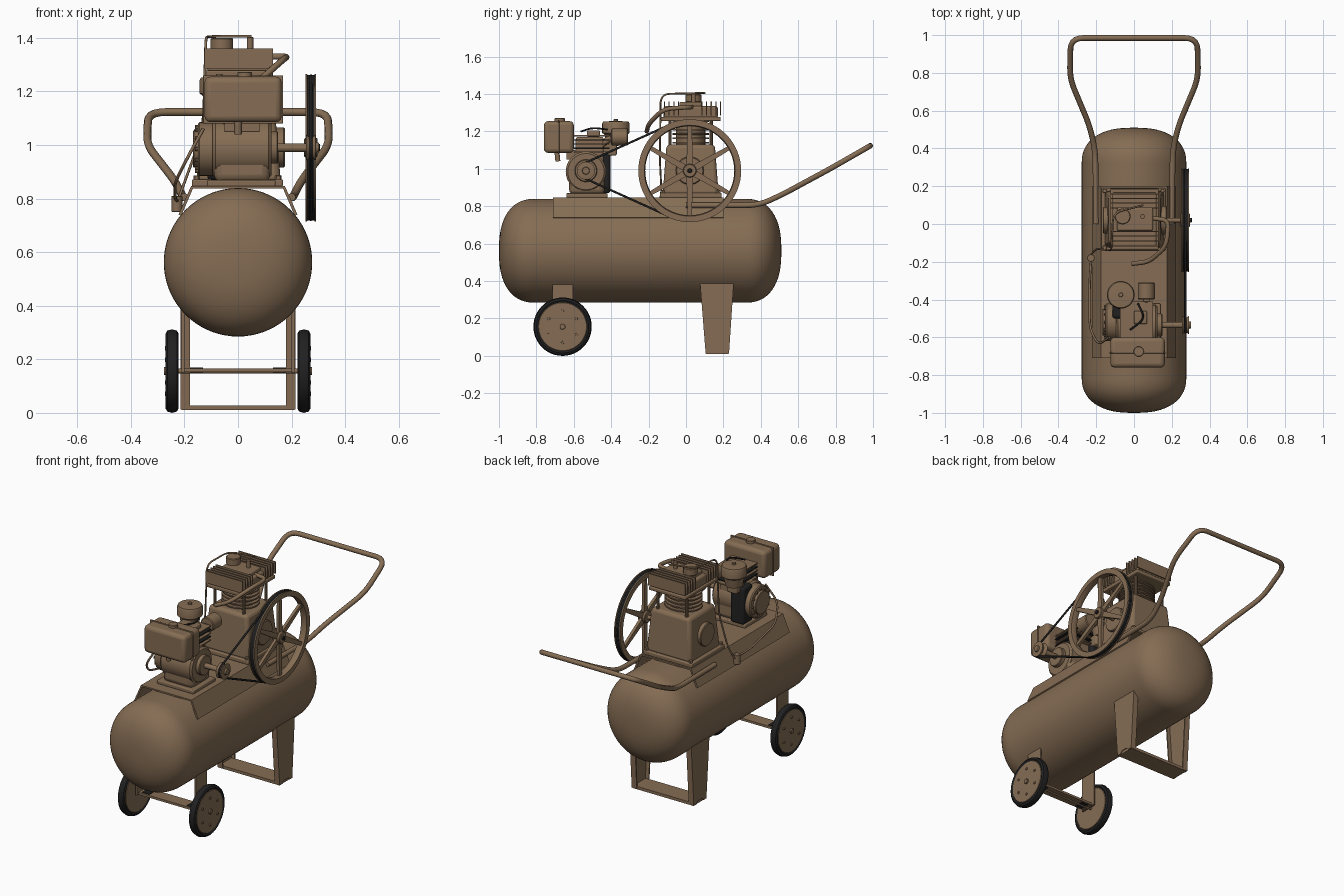
import bpy, bmesh
from math import sin, cos, pi, acos, sqrt
from mathutils import Vector, Matrix

old = bpy.data.objects.get("Cube")
if old:
    bpy.data.objects.remove(old)


def material(name, rgb):
    m = bpy.data.materials.new(name)
    m.use_nodes = True
    m.diffuse_color = (*rgb, 1)
    m.node_tree.nodes["Principled BSDF"].inputs["Base Color"].default_value = (*rgb, 1)
    return m


TAN = material("tan paint", (0.235, 0.152, 0.088))
BLACK = material("black rubber", (0.015, 0.015, 0.016))


def finish(ob, mat, bevel=0):
    ob.data.materials.append(mat)
    bpy.ops.object.select_all(action='DESELECT')
    ob.select_set(True)
    bpy.context.view_layer.objects.active = ob
    if bevel:
        mod = ob.modifiers.new("bevel", 'BEVEL')
        mod.width, mod.segments = bevel, 3
    if ob.type == 'MESH':
        bpy.ops.object.shade_smooth_by_angle(angle=0.6)
    return ob


def from_bmesh(name, bm, mat, bevel=0):
    bmesh.ops.recalc_face_normals(bm, faces=bm.faces)
    me = bpy.data.meshes.new(name)
    bm.to_mesh(me)
    bm.free()
    ob = bpy.data.objects.new(name, me)
    bpy.context.collection.objects.link(ob)
    return finish(ob, mat, bevel)


def box(name, x, y, z, mat=TAN, bevel=0, taper=1):
    """Box from (min, max) ranges; taper scales the top."""
    bm = bmesh.new()
    bmesh.ops.create_cube(bm, size=1)
    for v in bm.verts:
        k = taper if v.co.z > 0 else 1
        v.co = [(r[0] + r[1]) / 2 + c * s * (r[1] - r[0])
                for r, c, s in zip((x, y, z), v.co, (k, k, 1))]
    return from_bmesh(name, bm, mat, bevel)


def prism(name, pts, axis, a, b, mat=TAN, bevel=0):
    """Extrude a 2D outline along x (points are y,z) or y (points are x,z)."""
    bm = bmesh.new()
    place = (lambda p, t: (t, p[0], p[1])) if axis == 'x' else (lambda p, t: (p[0], t, p[1]))
    face = bm.faces.new([bm.verts.new(place(p, a)) for p in pts])
    ext = bmesh.ops.extrude_face_region(bm, geom=[face])
    step = Vector(place((0, 0), b - a))
    bmesh.ops.translate(bm, vec=step, verts=[g for g in ext['geom'] if isinstance(g, bmesh.types.BMVert)])
    return from_bmesh(name, bm, mat, bevel)


def lathe(name, profile, center, axis, mat=TAN, steps=48, scale=(1, 1, 1), closed=False):
    """Spin (radius, offset) points about an axis through center."""
    bm = bmesh.new()
    pts = profile + profile[:1] if closed else profile
    vs = [bm.verts.new((r, 0, h)) for r, h in pts]
    es = [bm.edges.new(p) for p in zip(vs, vs[1:])]
    bmesh.ops.spin(bm, geom=vs + es, cent=(0, 0, 0), axis=(0, 0, 1), angle=2 * pi, steps=steps)
    bmesh.ops.remove_doubles(bm, verts=bm.verts, dist=1e-5)
    turn = Vector((0, 0, 1)).rotation_difference(Vector(axis)).to_matrix().to_4x4()
    bm.transform(Matrix.Translation(center) @ turn @ Matrix.Diagonal((*scale, 1)))
    return from_bmesh(name, bm, mat)


def cyl(name, center, axis, r, length, mat=TAN, steps=32, scale=(1, 1, 1)):
    h, c = length / 2, min(r, length) * 0.1
    return lathe(name, [(0, -h), (r - c, -h), (r, c - h), (r, h - c), (r - c, h), (0, h)],
                 center, axis, mat, steps, scale)


def tube(name, pts, r, mat=TAN, corner=0.05, closed=False):
    """Round tube through points with rounded corners."""
    path = []
    pts = [Vector(p) for p in pts]
    for i, p in enumerate(pts):
        if closed or i in (0, len(pts) - 1):
            path.append(p)
            continue
        a, b = pts[i - 1] - p, pts[i + 1] - p
        a, b = (p + d.normalized() * min(corner, d.length * 0.45) for d in (a, b))
        path += [a.lerp(p, t).lerp(p.lerp(b, t), t) for t in (0, 0.2, 0.4, 0.6, 0.8, 1)]
    cu = bpy.data.curves.new(name, 'CURVE')
    cu.dimensions, cu.bevel_depth, cu.bevel_resolution, cu.use_fill_caps = '3D', r, 3, True
    sp = cu.splines.new('POLY')
    sp.points.add(len(path) - 1)
    for q, p in zip(sp.points, path):
        q.co = (*p, 1)
    sp.use_cyclic_u, sp.use_smooth = closed, True
    ob = bpy.data.objects.new(name, cu)
    bpy.context.collection.objects.link(ob)
    return finish(ob, mat)


X, Y, Z = (1, 0, 0), (0, 1, 0), (0, 0, 1)

# Air tank with domed ends
R = 0.277
dome = [(R * cos(t) ** 0.8, 0.57 + 0.185 * sin(t) ** 0.9) for t in [i * pi / 28 for i in range(14)]] + [(0, 0.755)]
lathe("air_tank", [(r, -h) for r, h in reversed(dome)] + dome, (0, -0.245, 0.562), Y, steps=72)

# Mounting saddle
half = [(0.222, 0.74), (0.175, 0.847), (0.168, 0.838), (0.212, 0.735)]
prism("saddle", half[:2] + [(-x, z) for x, z in half[1::-1]] + [(-x, z) for x, z in half[:1:-1]] + half[2:], 'y', -0.71, 0.2)

# Wheels, axle and legs on both sides
leg = [(0.075, 0.39), (0.255, 0.39), (0.23, 0.012), (0.205, 0.012), (0.19, 0.028),
       (0.145, 0.028), (0.13, 0.012), (0.105, 0.012)]
wy, wz = -0.66, 0.156
for s, side in ((1, "left"), (-1, "right")):
    c = (s * 0.246, wy, wz)
    lathe(side + "_tyre", [(0.125, -0.016), (0.14, -0.024), (0.151, -0.018), (0.156, 0),
                           (0.151, 0.018), (0.14, 0.024), (0.125, 0.016)], c, X, BLACK, closed=True)
    cyl(side + "_wheel_disc", c, X, 0.132, 0.042, steps=48)
    cyl(side + "_hub_cap", (s * 0.27, wy, wz), X, 0.015, 0.014)
    for i in range(6):
        a = i * pi / 3 + pi / 6
        cyl(side + "_wheel_bolt", (s * 0.268, wy + 0.085 * cos(a), wz + 0.085 * sin(a)), X, 0.008, 0.01, steps=8)
    box(side + "_axle_bracket", sorted((s * 0.2, s * 0.21)), (-0.715, -0.605), (0.15, 0.39))
    box(side + "_axle_clamp", sorted((s * 0.13, s * 0.18)), (-0.69, -0.63), (0.15, 0.17), BLACK)
    prism(side + "_leg", leg, 'x', s * 0.203, s * 0.215)
    for top, low in ((0.075, 0.105), (0.247, 0.222)):
        prism(side + "_leg_flange", [(top, 0.39), (top + 0.008, 0.39), (low + 0.008, 0.012), (low, 0.012)],
              'x', s * 0.18, s * 0.21)
box("axle_plate", (-0.205, 0.205), (-0.7, -0.62), (0.152, 0.166))
cyl("axle", (0, wy, wz), X, 0.009, 0.54)
box("leg_foot_bar", (-0.21, 0.21), (0.108, 0.228), (0.01, 0.028))

# Tubular push handle
arm = [(0.2, 0.0, 0.805), (0.205, 0.39, 0.805), (0.235, 0.52, 0.865), (0.34, 0.77, 1.0), (0.335, 0.985, 1.123)]
tube("push_handle", arm + [(-x, y, z) for x, y, z in reversed(arm)], 0.015, corner=0.07)

# Flywheel with six spokes
fx, fy, fz = 0.272, 0.02, 0.99
lathe("flywheel_rim", [(0.243, -0.02), (0.275, -0.02), (0.275, -0.014), (0.262, -0.009), (0.262, 0.009),
                       (0.275, 0.014), (0.275, 0.02), (0.243, 0.02), (0.238, 0)], (fx, fy, fz), X, steps=64, closed=True)
lathe("flywheel_groove", [(0.264, -0.013), (0.272, -0.013), (0.272, 0.013), (0.264, 0.013)],
      (fx, fy, fz), X, BLACK, 64, closed=True)
cyl("flywheel_hub", (fx, fy, fz), X, 0.036, 0.05)
for i in range(6):
    a = i * pi / 3 + pi / 6
    u, v = Vector((cos(a), sin(a))), Vector((-sin(a), cos(a)))
    o = Vector((fy, fz))
    prism("flywheel_spoke", [o + u * r + v * w for r, w in
                             ((0.02, 0.018), (0.245, 0.011), (0.245, -0.011), (0.02, -0.018))], 'x', fx - 0.009, fx + 0.009)
cyl("flywheel_shaft", (0.2, fy, fz), X, 0.012, 0.2)
cyl("shaft_nut", (0.3, fy, fz), X, 0.013, 0.012, BLACK, 6)

# Engine pulley and drive belt
py, big, small = -0.535, 0.268, 0.04
lathe("engine_pulley", [(0, -0.018), (0.048, -0.018), (0.036, 0), (0.048, 0.018), (0.02, 0.02), (0.018, 0.03), (0, 0.03)],
      (fx, py, fz), X)
cyl("engine_shaft", (0.18, py, fz), X, 0.016, 0.2)
wrap = acos((big - small) / (fy - py))
arc = [(fy, big, wrap + (2 * pi - 2 * wrap) * i / 40) for i in range(41)]
arc += [(py, small, -wrap + 2 * wrap * i / 12) for i in range(13)]
tube("drive_belt", [(fx, c - r * cos(a), fz + r * sin(a)) for c, r, a in arc], 0.006, BLACK, closed=True)

# Compressor crankcase, finned cylinder and head
box("pump_base", (-0.172, 0.168), (-0.14, 0.19), (0.845, 0.872), bevel=0.006)
box("pump_crankcase", (-0.155, 0.16), (-0.125, 0.175), (0.86, 1.13), bevel=0.02, taper=0.86)
cyl("bearing_cover", (0.15, fy, fz), X, 0.075, 0.05)
cyl("rear_bearing_cover", (-0.145, fy, fz), X, 0.07, 0.04)
for x in (-0.155, 0.15):
    for y in (-0.125, 0.175):
        cyl("base_bolt", (x, y, 0.876), Z, 0.012, 0.02, steps=6)
cyl("pump_cylinder", (0, 0.025, 1.19), Z, 0.078, 0.18, scale=(1.15, 1, 1))
for i in range(6):
    cyl("cylinder_fin", (0, 0.025, 1.14 + i * 0.023), Z, 0.098, 0.009, scale=(1.15, 1, 1))
for x in (-0.1, 0.1):
    for y in (-0.085, 0.135):
        cyl("head_stud", (x, y, 1.2), Z, 0.009, 0.17, steps=10)
box("head_plate", (-0.125, 0.13), (-0.135, 0.185), (1.255, 1.278), bevel=0.006)
box("pump_head", (-0.115, 0.12), (-0.12, 0.17), (1.27, 1.335), bevel=0.012)
for i in range(14):
    y = -0.14 + i * 0.025
    if not -0.03 < y < 0.08:
        box("head_fin", (-0.125, 0.13), (y - 0.003, y + 0.003), (1.285, 1.36))
box("valve_cover", (-0.09, 0.1), (-0.035, 0.085), (1.33, 1.358), bevel=0.008)
cyl("intake_filter", (-0.06, 0.04, 1.377), Z, 0.042, 0.045)
cyl("pressure_fitting", (0.045, 0.04, 1.375), Z, 0.012, 0.055, steps=12)

# Pipes and hoses
tube("discharge_pipe", [(0.1, 0.03, 1.33), (0.185, 0.02, 1.33), (0.17, -0.12, 1.32), (0.08, -0.2, 1.24), (-0.01, -0.21, 1.2)], 0.012)
tube("unloader_line", [(0.05, 0.1, 1.405), (-0.11, 0.06, 1.405), (-0.12, -0.135, 1.4), (-0.13, -0.14, 1.05),
                       (-0.2, -0.13, 0.86), (-0.225, -0.16, 0.79)], 0.005)
tube("control_hose", [(-0.225, -0.16, 0.79), (-0.235, -0.3, 0.8), (-0.235, -0.55, 0.86), (-0.19, -0.64, 0.95),
                      (-0.13, -0.6, 1.06)], 0.006)
cyl("check_valve", (-0.228, -0.18, 0.78), Z, 0.02, 0.06, steps=16)

# Engine block, starter and cylinder
box("engine_base", (-0.115, 0.14), (-0.64, -0.42), (0.845, 0.87), bevel=0.006)
box("engine_block", (-0.09, 0.12), (-0.625, -0.435), (0.86, 1.03), bevel=0.03)
cyl("engine_crankcase", (0.015, -0.535, 0.985), X, 0.108, 0.22)
cyl("engine_side_cover", (0.13, py, fz), X, 0.06, 0.04)
box("engine_cylinder", (-0.06, 0.08), (-0.59, -0.44), (1.0, 1.17), bevel=0.012)
for i in range(5):
    box("engine_fin", (-0.075, 0.1), (-0.6, -0.41), (1.085 + i * 0.022, 1.092 + i * 0.022), BLACK if i % 2 else TAN)
box("spark_cover", (0.0, 0.07), (-0.53, -0.46), (1.17, 1.205), bevel=0.008)
cyl("starter_housing", (-0.12, -0.52, 0.985), X, 0.1, 0.06)
cyl("starter_cover", (-0.155, -0.52, 0.985), X, 0.07, 0.025)
for i in range(12):
    a = i * pi / 6
    cyl("starter_rib", (-0.15, -0.52 + 0.083 * cos(a), 0.985 + 0.083 * sin(a)), X, 0.007, 0.02, steps=8)
box("cooling_shroud", (-0.115, -0.02), (-0.5, -0.405), (0.87, 1.1), BLACK, 0.015)

# Fuel tank, air cleaner and muffler
box("fuel_tank", (-0.125, 0.163), (-0.76, -0.6), (1.085, 1.255), bevel=0.022)
box("fuel_tank_seam", (-0.131, 0.168), (-0.685, -0.677), (1.08, 1.26), bevel=0.003)
cyl("fuel_cap", (0.025, -0.675, 1.262), Z, 0.027, 0.02)
box("fuel_tank_bracket", (-0.05, 0.08), (-0.64, -0.57), (1.05, 1.1))
tube("fuel_valve", [(0.0, -0.69, 1.09), (0.0, -0.685, 1.04)], 0.014)
lathe("air_cleaner", [(0, 0.07), (0.068, 0.065), (0.073, 0.055), (0.073, 0.005), (0.06, -0.005), (0.05, -0.06), (0, -0.065)],
      (-0.07, -0.375, 1.187), Z)
cyl("air_cleaner_knob", (-0.07, -0.375, 1.258), Z, 0.012, 0.015, steps=12)
box("carburettor", (-0.09, -0.02), (-0.45, -0.37), (1.07, 1.14), bevel=0.01)
cyl("muffler", (0.065, -0.355, 1.17), Y, 0.045, 0.09)
tube("exhaust_elbow", [(0.06, -0.46, 1.12), (0.065, -0.4, 1.17)], 0.018)
tube("throttle_linkage", [(-0.02, -0.56, 1.2), (0.06, -0.5, 1.22), (0.02, -0.42, 1.21)], 0.005, BLACK)
